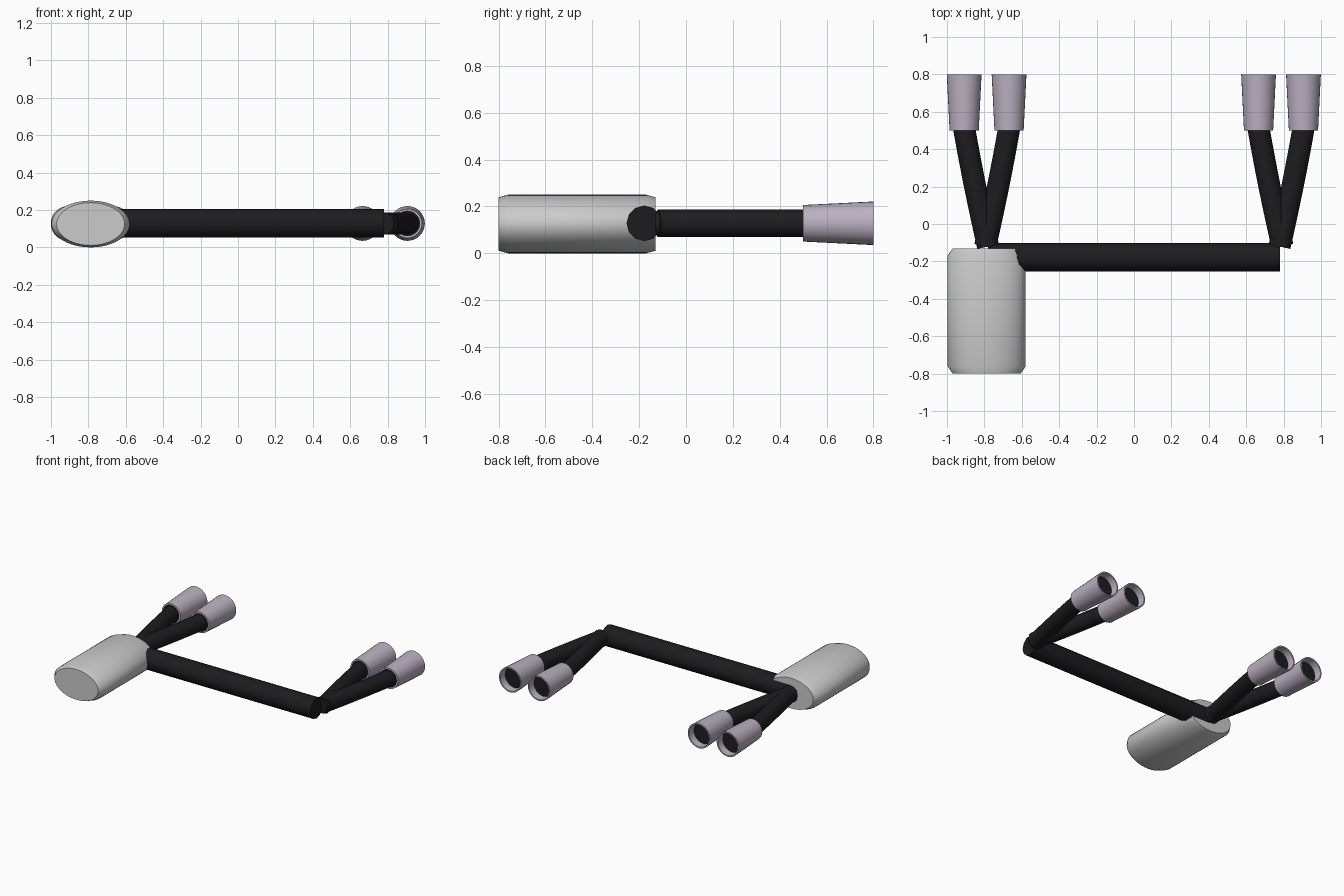
import bpy, bmesh, math

if "Cube" in bpy.data.objects:
    bpy.data.objects.remove(bpy.data.objects["Cube"])

Z = 0.128  # height of the pipe centre line


def material(name, rgb):
    m = bpy.data.materials.new(name)
    m.diffuse_color = (*rgb, 1)
    m.use_nodes = True
    m.node_tree.nodes["Principled BSDF"].inputs["Base Color"].default_value = m.diffuse_color
    return m


BLACK = material("black_pipe", (0.012, 0.012, 0.014))
TIP = material("tip_metal", (0.50, 0.44, 0.54))


def finish(obj, mat=None):
    if mat:
        obj.data.materials.append(mat)
    bpy.ops.object.select_all(action='DESELECT')
    obj.select_set(True)
    bpy.context.view_layer.objects.active = obj
    if obj.type == 'CURVE':
        bpy.ops.object.convert(target='MESH')
    bpy.ops.object.shade_smooth_by_angle(angle=math.radians(35))


def loft(name, x, z, rings, n, mat=None, caps=True, closed=False):
    """Elliptical rings (y, rx, rz) joined along y."""
    bm = bmesh.new()
    loops = [[bm.verts.new((x + rx * math.cos(2 * math.pi * i / n), y,
                            z + rz * math.sin(2 * math.pi * i / n)))
              for i in range(n)] for y, rx, rz in rings]
    pairs = list(zip(loops, loops[1:]))
    if closed:
        pairs.append((loops[-1], loops[0]))
    for a, b in pairs:
        for i in range(n):
            j = (i + 1) % n
            bm.faces.new((a[i], b[i], b[j], a[j]))
    if caps:
        bm.faces.new(loops[0])
        bm.faces.new(loops[-1][::-1])
    bmesh.ops.recalc_face_normals(bm, faces=bm.faces)
    me = bpy.data.meshes.new(name)
    bm.to_mesh(me)
    bm.free()
    obj = bpy.data.objects.new(name, me)
    bpy.context.collection.objects.link(obj)
    finish(obj, mat)


def pipe(name, start, mid, end, radius):
    """Capped round tube bending gently through a control point."""
    cu = bpy.data.curves.new(name, 'CURVE')
    cu.dimensions = '3D'
    cu.bevel_depth = radius
    cu.bevel_resolution = 4
    cu.use_fill_caps = True
    sp = cu.splines.new('POLY')
    steps = 8
    sp.points.add(steps)
    for k in range(steps + 1):
        t = k / steps
        p = [(1 - t) ** 2 * a + 2 * t * (1 - t) * b + t * t * c
             for a, b, c in zip(start, mid, end)]
        sp.points[k].co = (*p, 1)
    obj = bpy.data.objects.new(name, cu)
    bpy.context.collection.objects.link(obj)
    finish(obj, BLACK)


# Oval muffler with chamfered ends
loft("muffler", -0.788, 0.125,
     [(-0.80, 0.182, 0.114), (-0.76, 0.209, 0.125),
      (-0.17, 0.209, 0.125), (-0.13, 0.182, 0.114)], 48)

# Cross pipe
pipe("cross_pipe", (-0.78, -0.178, Z), (0, -0.178, Z), (0.78, -0.178, Z), 0.076)

# Two pairs of branch pipes with flared hollow tips
for side, cx in (("left", -0.788), ("right", 0.786)):
    for which, s in (("outer" if cx < 0 else "inner", -1),
                     ("inner" if cx < 0 else "outer", 1)):
        tag = f"{side}_{which}"
        x0, x1 = cx - s * 0.008, cx + s * 0.12
        pipe(f"{tag}_branch_pipe", (x0, -0.12, Z),
             (x0 + (x1 - x0) * 0.56, 0.19, Z), (x1, 0.51, Z), 0.059)
        loft(f"{tag}_tip", x1, Z,
             [(0.50, 0.078, 0.078), (0.80, 0.093, 0.093),
              (0.80, 0.083, 0.083), (0.50, 0.068, 0.068)],
             32, TIP, caps=False, closed=True)
        # Dark core closing the tip
        loft(f"{tag}_tip_core", x1, Z,
             [(0.502, 0.070, 0.070), (0.745, 0.0815, 0.0815)], 32, BLACK)
